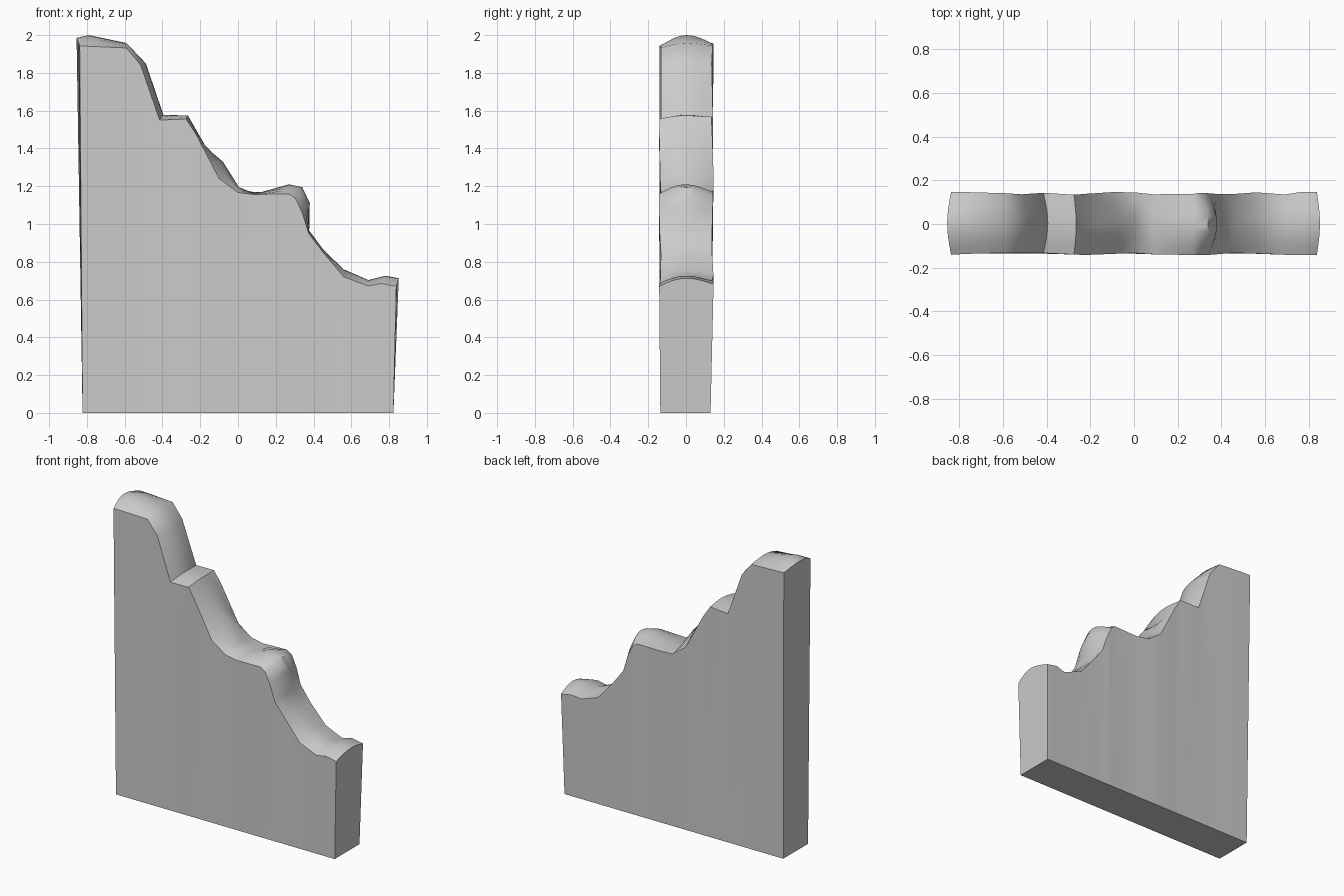
import bpy, bmesh, math

# Stepped top: (edge x, edge z, ridge x, ridge z, front y, back y) per station
STATIONS = [
    (-.838, 1.943, -.856, 1.985, -.141, .146),
    (-.77, 1.94, -.79, 2.0, -.137, .146),
    (-.59, 1.932, -.59, 1.958, -.132, .141),
    (-.515, 1.84, -.488, 1.85, -.132, .136),
    (-.415, 1.55, -.395, 1.578, -.133, .143),
    (-.275, 1.556, -.265, 1.574, -.14, .134),
    (-.225, 1.48, -.165, 1.40, -.142, .138),
    (-.10, 1.24, -.08, 1.33, -.137, .146),
    (.0, 1.167, .005, 1.195, -.133, .145),
    (.09, 1.156, .09, 1.16, -.139, .136),
    (.27, 1.16, .27, 1.21, -.142, .138),
    (.305, 1.135, .34, 1.195, -.143, .143),
    (.34, 1.06, .38, 1.11, -.142, .141),
    (.375, .95, .377, .965, -.139, .138),
    (.45, .85, .455, .86, -.133, .137),
    (.56, .72, .56, .76, -.135, .145),
    (.69, .672, .69, .703, -.141, .135),
    (.76, .685, .78, .726, -.142, .146),
    (.838, .67, .852, .713, -.142, .146),
]
ROWS = 8

bm = bmesh.new()
sections = []
for ex, ez, rx, rz, yf, yb in STATIONS:
    top = []
    for j in range(ROWS + 1):
        t = j / ROWS
        k = math.sin(math.pi * t)          # rounded from edge to ridge
        z = ez + (rz - ez) * k + 0.012 * t * (1 - k)
        top.append(bm.verts.new((ex + (rx - ex) * k, yf + (yb - yf) * t, z)))
    bx = ex * 0.982
    base = [bm.verts.new((bx, .13, 0)), bm.verts.new((bx, -.136, 0))]
    sections.append(top + base)

# Skin between neighbouring sections, then cap both ends
for a, b in zip(sections, sections[1:]):
    n = len(a)
    for j in range(n):
        k = (j + 1) % n
        bm.faces.new((a[j], b[j], b[k], a[k]))
bm.faces.new(sections[0])
bm.faces.new(sections[-1][::-1])
bmesh.ops.recalc_face_normals(bm, faces=bm.faces)

mesh = bpy.data.meshes.new("stepped_rock_wall")
bm.to_mesh(mesh)
bm.free()
wall = bpy.data.objects.new("stepped_rock_wall", mesh)
bpy.context.collection.objects.link(wall)
bpy.context.view_layer.objects.active = wall
wall.select_set(True)
bpy.ops.object.shade_smooth_by_angle(angle=math.radians(50))
